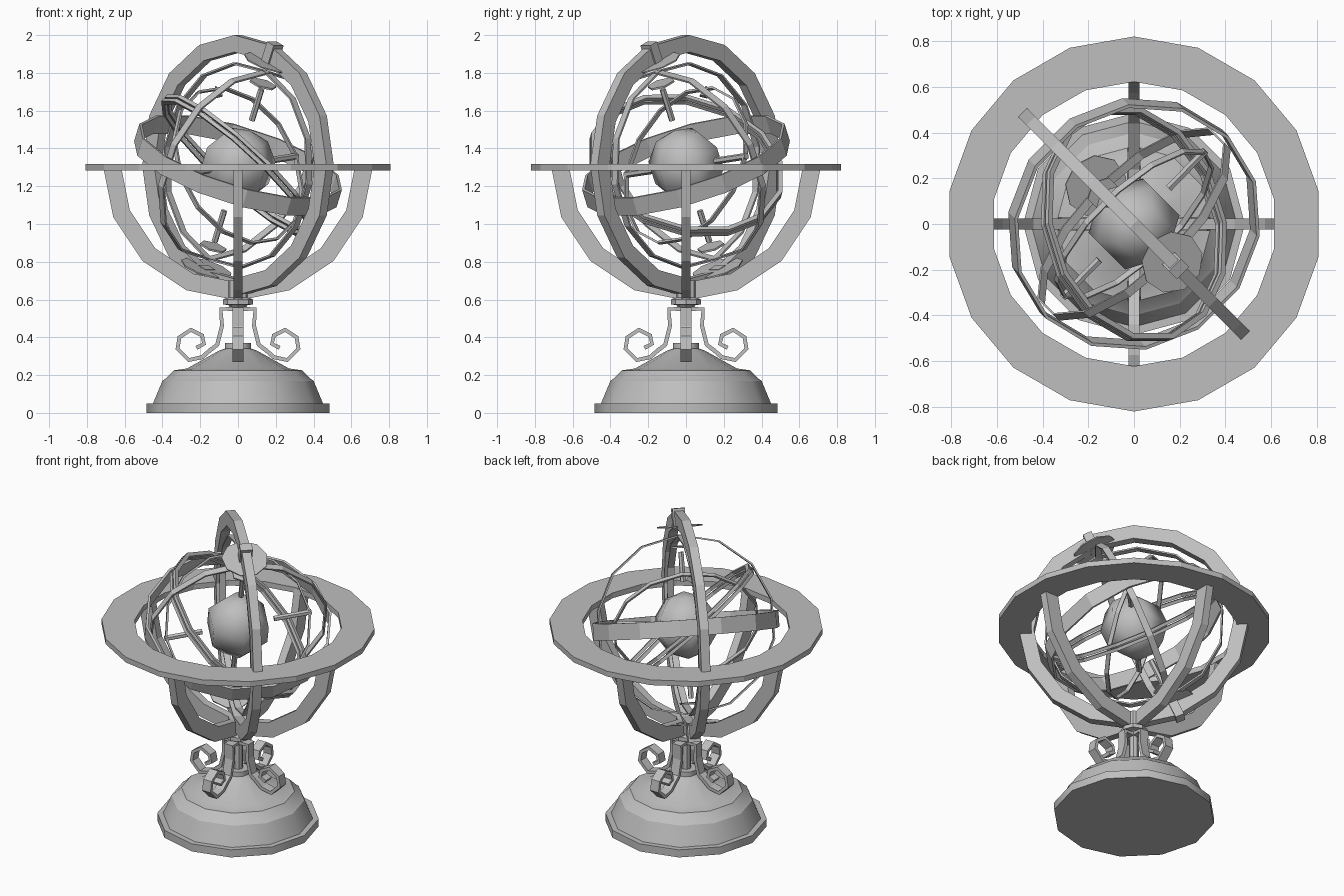
import bpy, bmesh, math
from mathutils import Vector, Matrix

old = bpy.data.objects.get("Cube")
if old:
    bpy.data.objects.remove(old, do_unlink=True)

metal = bpy.data.materials.new("grey metal")
metal.use_nodes = True
GREY = (0.52, 0.52, 0.52, 1)
metal.diffuse_color = GREY
metal.node_tree.nodes["Principled BSDF"].inputs["Base Color"].default_value = GREY

CENTRE = Vector((0, 0, 1.31))
X, Y, Z = Vector((1, 0, 0)), Vector((0, 1, 0)), Vector((0, 0, 1))
SIDE = Vector((1, 1, 0)).normalized()       # square to the meridian hoop
AXIS = Vector((0.281, -0.281, 0.918)).normalized()
ACROSS = AXIS.cross(SIDE)


def finish(name, bm):
    bmesh.ops.recalc_face_normals(bm, faces=bm.faces)
    mesh = bpy.data.meshes.new(name)
    bm.to_mesh(mesh)
    bm.free()
    mesh.materials.append(metal)
    ob = bpy.data.objects.new(name, mesh)
    bpy.context.scene.collection.objects.link(ob)
    return ob


def hoop(name, u, v, r_in, r_out, width, sides, half=False, centre=CENTRE):
    """Rectangular-section ring in the plane of u and v, or half of one."""
    u = u.normalized()
    n = u.cross(v).normalized()
    v = n.cross(u)
    bm = bmesh.new()
    sections = []
    for i in range(sides + 1 if half else sides):
        t = (math.pi if half else math.tau) * i / sides
        d = u * math.cos(t) + v * math.sin(t)
        sections.append([bm.verts.new(centre + d * r + n * h * width / 2)
                         for r, h in ((r_in, -1), (r_out, -1), (r_out, 1), (r_in, 1))])
    for i in range(sides):
        a, b = sections[i], sections[(i + 1) % len(sections)]
        for k in range(4):
            m = (k + 1) % 4
            bm.faces.new((a[k], a[m], b[m], b[k]))
    if half:
        bm.faces.new(sections[0])
        bm.faces.new(sections[-1])
    return finish(name, bm)


def rod(name, start, end, r1, r2, sides=6):
    d = end - start
    bm = bmesh.new()
    bmesh.ops.create_cone(bm, cap_ends=True, segments=sides, radius1=r1, radius2=r2, depth=d.length)
    turn = d.to_track_quat('Z', 'Y').to_matrix().to_4x4()
    bm.transform(Matrix.Translation((start + end) / 2) @ turn)
    return finish(name, bm)


def axis_box(name, centre, size):
    """Box lined up with the tilted axis."""
    bm = bmesh.new()
    bmesh.ops.create_cube(bm, size=1)
    turn = Matrix((SIDE, ACROSS, AXIS)).transposed().to_4x4()
    bm.transform(Matrix.Translation(centre) @ turn @ Matrix.Diagonal((*size, 1)))
    return finish(name, bm)


def lathe(name, profile, sides):
    bm = bmesh.new()
    rows = [[bm.verts.new((r * math.cos(math.tau * i / sides), r * math.sin(math.tau * i / sides), z))
             for i in range(sides)] for r, z in profile]
    for a, b in zip(rows, rows[1:]):
        for i in range(sides):
            j = (i + 1) % sides
            bm.faces.new((a[i], a[j], b[j], b[i]))
    bm.faces.new(rows[0])
    bm.faces.new(rows[-1])
    return finish(name, bm)


def shade(ob, angle):
    bpy.ops.object.select_all(action='DESELECT')
    ob.select_set(True)
    bpy.context.view_layer.objects.active = ob
    bpy.ops.object.shade_smooth_by_angle(angle=math.radians(angle))


# Stepped foot and the stem above it
base = lathe("base", [(0.485, 0), (0.485, 0.05), (0.45, 0.05), (0.4, 0.17), (0.385, 0.18),
                      (0.34, 0.225), (0.27, 0.235), (0.1, 0.33), (0.07, 0.34), (0.07, 0.37)], 12)
shade(base, 32)
lathe("stem", [(0.03, 0.34), (0.03, 0.54), (0.05, 0.57), (0.08, 0.575),
               (0.08, 0.6), (0.06, 0.61), (0.06, 0.7)], 8)

# Four scroll brackets, each a curled ribbon
SCROLL = [(0.03, 0.55), (0.09, 0.55), (0.085, 0.46), (0.11, 0.36), (0.15, 0.33), (0.19, 0.295),
          (0.26, 0.28), (0.32, 0.34), (0.31, 0.4), (0.25, 0.44), (0.19, 0.41), (0.18, 0.365),
          (0.22, 0.345)]
for name, quarter in (("left", 0), ("back", 1), ("right", 2), ("front", 3)):
    bm = bmesh.new()
    pairs = [[bm.verts.new((r, s * 0.03, z)) for s in (-1, 1)] for r, z in SCROLL]
    for a, b in zip(pairs, pairs[1:]):
        bm.faces.new((a[0], a[1], b[1], b[0]))
    bm.transform(Matrix.Rotation(math.pi / 2 * quarter, 4, 'Z'))
    bracket = finish(name + "_scroll", bm)
    solid = bracket.modifiers.new("thickness", 'SOLIDIFY')
    solid.thickness = 0.022
    solid.offset = 0

# Crossed cradle arms and the flat horizon ring
hoop("cradle_across", X, -Z, 0.62, 0.715, 0.05, 8, half=True)
hoop("cradle_along", Y, -Z, 0.62, 0.715, 0.05, 8, half=True)
hoop("horizon_ring", Y, X, 0.622, 0.82, 0.035, 18, centre=Vector((0, 0, 1.3)))

# Upright meridian hoop, standing diagonally
hoop("meridian_hoop", Z, SIDE.cross(Z), 0.6, 0.69, 0.055, 16)

# Tilted celestial rings
hoop("equator_band", SIDE, ACROSS, 0.55, 0.565, 0.1, 14)
ecliptic = Vector((0.66, 0.2, 0.72)).normalized()
slope = ecliptic.cross(Y)
for name, shift in (("upper", 0.014), ("lower", -0.014)):
    hoop("ecliptic_" + name, slope, ecliptic.cross(slope), 0.505, 0.53, 0.02, 14,
         centre=CENTRE + ecliptic * shift)
hoop("polar_ring_wide", AXIS, SIDE, 0.535, 0.545, 0.04, 14)
hoop("polar_ring_narrow", AXIS, ACROSS, 0.535, 0.545, 0.04, 14)

# Inner orbit ring, held by two rods and marked by a pointer
spoke = Vector((0.7, 0.72, 0.11)).normalized()
pointer = Vector((-0.11, 0.1, 0.39)).normalized()
hoop("orbit_ring", spoke, pointer, 0.435, 0.447, 0.025, 14)
rod("pointer_head", CENTRE + pointer * 0.39, CENTRE + pointer * 0.45, 0.03, 0.004, 4)

# Fittings repeated at both ends of the axis
for name, s in (("upper", 1), ("lower", -1)):
    def at(d, direction=AXIS):
        return CENTRE + direction * d * s
    rod(name + "_axle", at(0.26), at(0.44), 0.017, 0.017)
    rod(name + "_small_plate", at(0.465), at(0.475), 0.075, 0.075, 6)
    rod(name + "_hour_disc", at(0.59), at(0.597), 0.14, 0.14, 9)
    axis_box(name + "_clamp", at(0.645), (0.075, 0.055, 0.115))
    rod(name + "_spoke", at(0.22, spoke), at(0.45, spoke), 0.018, 0.018)

# Globe at the centre
bm = bmesh.new()
bmesh.ops.create_uvsphere(bm, u_segments=6, v_segments=5, radius=0.203)
bm.transform(Matrix.Translation(CENTRE) @ AXIS.to_track_quat('Z', 'Y').to_matrix().to_4x4())
shade(finish("globe", bm), 80)
